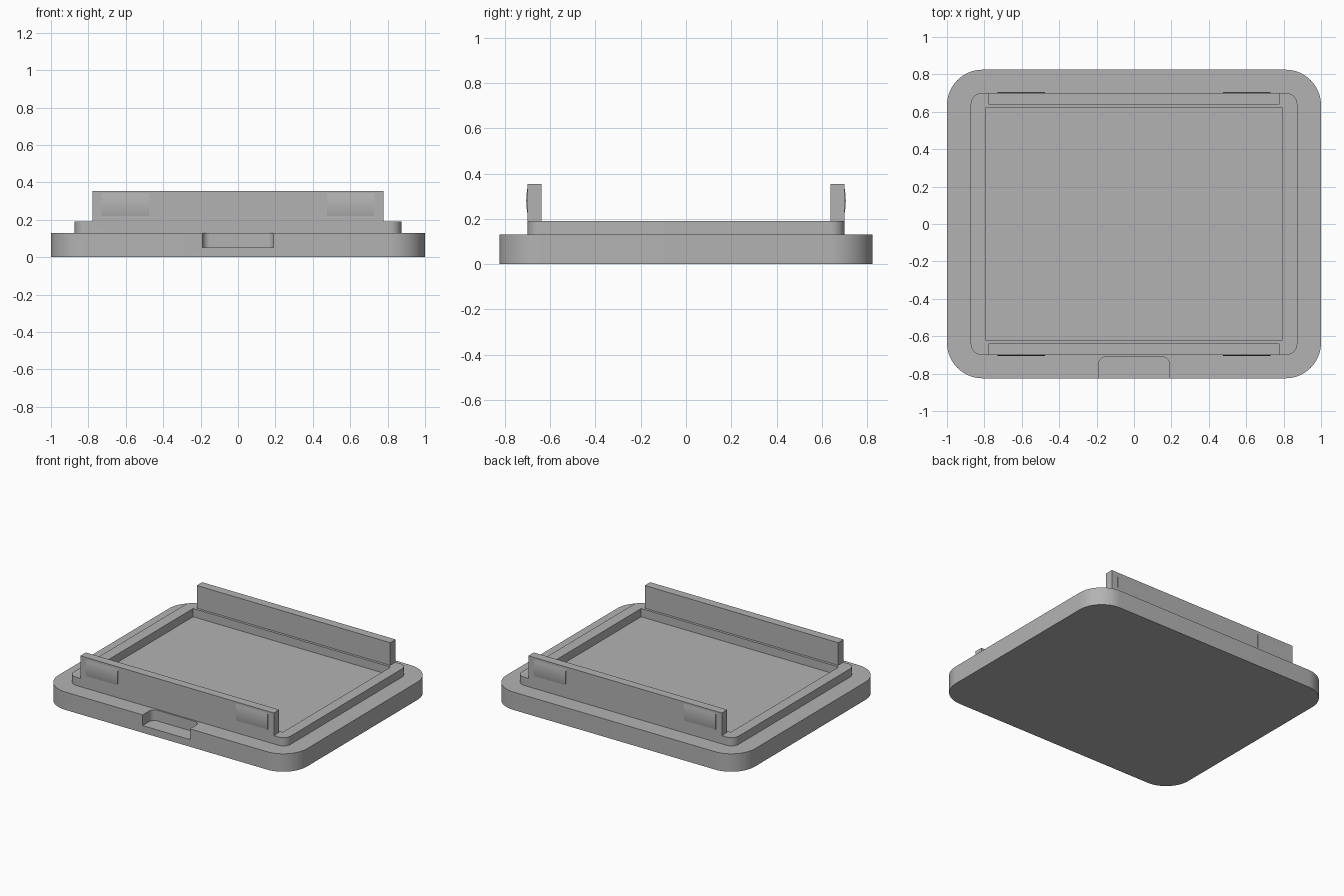
import bpy
import bmesh
import math
from mathutils import Matrix, Vector

cube = bpy.data.objects.get("Cube")
if cube:
    bpy.data.objects.remove(cube, do_unlink=True)

grey = bpy.data.materials.new("plain grey")
grey.use_nodes = True
colour = (0.45, 0.45, 0.45, 1)
grey.diffuse_color = colour
grey.node_tree.nodes["Principled BSDF"].inputs["Base Color"].default_value = colour


def rounded_rect(x0, x1, y0, y1, radius, steps=16):
    """Outline of a rectangle with rounded corners."""
    if radius == 0:
        return [(x0, y0), (x1, y0), (x1, y1), (x0, y1)]
    points = []
    corners = [(x1 - radius, y1 - radius), (x0 + radius, y1 - radius),
               (x0 + radius, y0 + radius), (x1 - radius, y0 + radius)]
    for quarter, (cx, cy) in enumerate(corners):
        for i in range(steps + 1):
            a = (quarter + i / steps) * math.pi / 2
            points.append((cx + radius * math.cos(a), cy + radius * math.sin(a)))
    return points


def prism(name, outline, low, high, turn=Matrix()):
    """Extrude an outline along z, then turn it into place."""
    bm = bmesh.new()
    face = bm.faces.new([bm.verts.new((x, y, low)) for x, y in outline])
    moved = bmesh.ops.extrude_face_region(bm, geom=[face])["geom"]
    verts = [v for v in moved if isinstance(v, bmesh.types.BMVert)]
    bmesh.ops.translate(bm, verts=verts, vec=Vector((0, 0, high - low)))
    bm.transform(turn)
    bmesh.ops.recalc_face_normals(bm, faces=bm.faces)
    mesh = bpy.data.meshes.new(name)
    bm.to_mesh(mesh)
    bm.free()
    mesh.materials.append(grey)
    obj = bpy.data.objects.new(name, mesh)
    bpy.context.collection.objects.link(obj)
    return obj


def activate(obj):
    bpy.ops.object.select_all(action="DESELECT")
    obj.select_set(True)
    bpy.context.view_layer.objects.active = obj


def combine(obj, helper, operation):
    """Apply a boolean and discard its helper."""
    helper.hide_render = True
    mod = obj.modifiers.new(operation.lower(), "BOOLEAN")
    mod.operation = operation
    mod.solver = "EXACT"
    mod.object = helper
    activate(obj)
    bpy.ops.object.modifier_apply(modifier=mod.name)
    bpy.data.objects.remove(helper, do_unlink=True)


def finish(obj):
    activate(obj)
    bpy.ops.object.shade_smooth_by_angle(angle=math.radians(30))


BASE_TOP, RIM_TOP, WALL_TOP = 0.13, 0.19, 0.355

# Base plate with a finger notch in the front edge
base = prism("base_plate", rounded_rect(-1, 1, -0.825, 0.825, 0.19), 0, BASE_TOP)
notch = prism("notch_cutter", rounded_rect(-0.19, 0.19, -1, -0.71, 0.04), 0.052, 0.3)
combine(base, notch, "DIFFERENCE")
finish(base)

# Raised rim around a shallow rectangular recess
rim = prism("raised_rim", rounded_rect(-0.873, 0.873, -0.7, 0.7, 0.06), BASE_TOP, RIM_TOP)
recess = prism("recess_cutter", rounded_rect(-0.795, 0.795, -0.62, 0.62, 0), 0, 0.5)
combine(rim, recess, "DIFFERENCE")

# Upright clip walls, flush with the front and back of the rim
for y0, y1 in ((-0.7, -0.638), (0.638, 0.7)):
    wall = prism("clip_wall", rounded_rect(-0.778, 0.778, y0, y1, 0), 0.16, WALL_TOP)
    combine(rim, wall, "UNION")
finish(rim)

# Low curved snap ridges near both ends of each wall's outer face
to_x = Matrix(((0, 0, 1, 0), (1, 0, 0, 0), (0, 1, 0, 0), (0, 0, 0, 1)))
for side, depth in (("front", -1), ("back", 1)):
    arc = [(depth * 0.69, 0.34), (depth * 0.69, 0.22)]
    for i in range(13):
        t = i / 6 - 1
        arc.append((depth * (0.7 + 0.006 * (1 - t * t)), 0.28 + 0.06 * t))
    for hand, x0, x1 in (("right", -0.73, -0.476), ("left", 0.476, 0.73)):
        finish(prism(f"snap_ridge_{side}_{hand}", arc, x0, x1, to_x))
